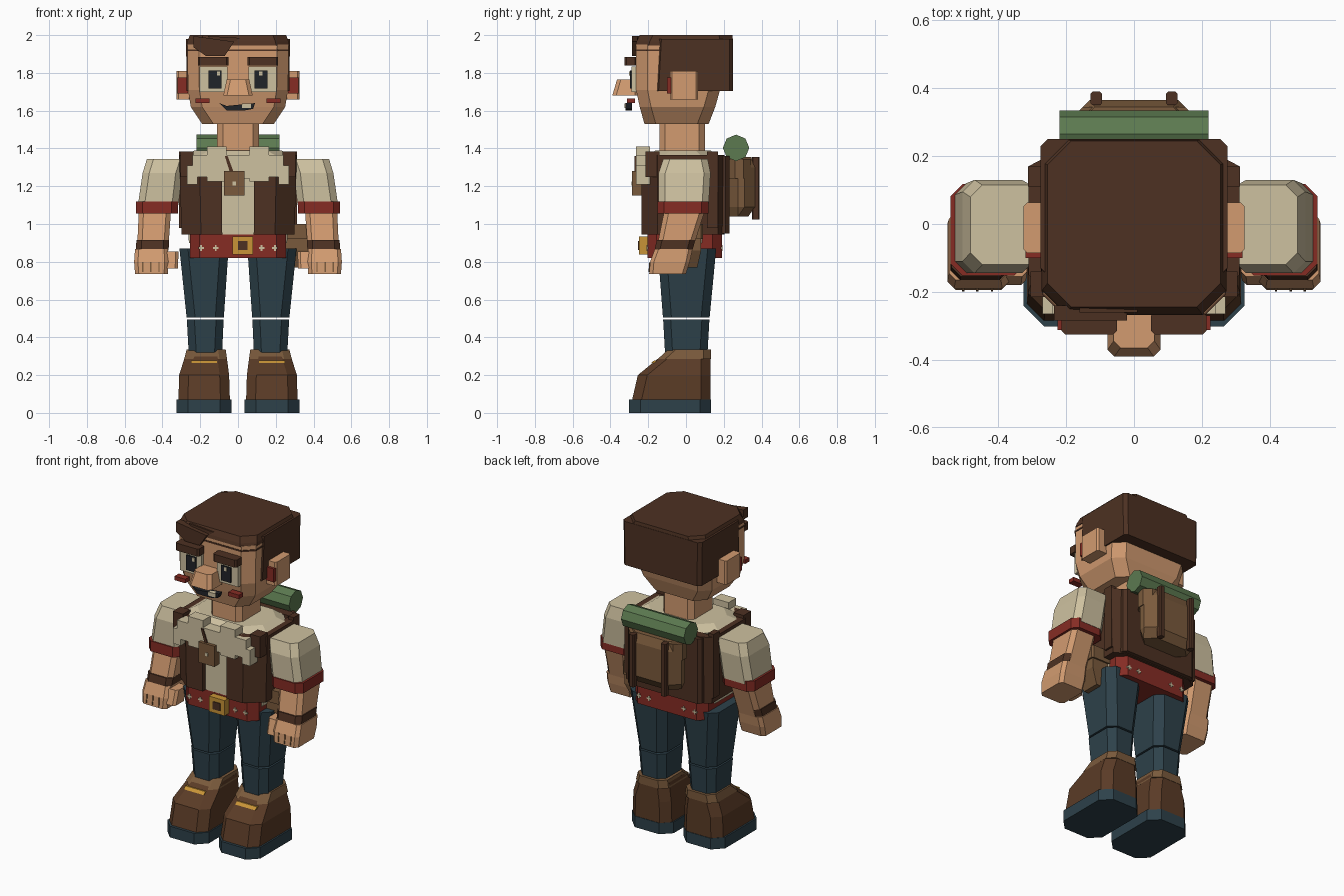
import bpy, bmesh, math


def srgb(r, g, b):
    return [((c / 255 + 0.055) / 1.055) ** 2.4 for c in (r, g, b)] + [1]


def paint(name, r, g, b):
    m = bpy.data.materials.new(name)
    m.diffuse_color = srgb(r, g, b)
    return m


SKIN = paint("skin", 210, 155, 112)
CREAM = paint("cream_cloth", 206, 193, 160)
DARK = paint("dark_brown", 77, 49, 34)
BOOT = paint("boot_leather", 90, 59, 38)
TAN = paint("tan_leather", 122, 90, 60)
RED = paint("red_cloth", 134, 44, 36)
BLUE = paint("blue_denim", 45, 65, 74)
GREEN = paint("green_cloth", 92, 122, 80)
GOLD = paint("gold", 200, 148, 55)
BLACK = paint("black", 32, 35, 40)


def skin_rings(name, rings, mat):
    """Bridge equal-length rings of points and cap both ends."""
    bm = bmesh.new()
    vs = [[bm.verts.new(p) for p in ring] for ring in rings]
    n = len(rings[0])
    for a, b in zip(vs, vs[1:]):
        for i in range(n):
            j = (i + 1) % n
            bm.faces.new((a[i], a[j], b[j], b[i]))
    bm.faces.new(vs[0][::-1])
    bm.faces.new(vs[-1])
    bmesh.ops.recalc_face_normals(bm, faces=bm.faces)
    me = bpy.data.meshes.new(name)
    bm.to_mesh(me)
    bm.free()
    me.materials.append(mat)
    ob = bpy.data.objects.new(name, me)
    bpy.context.collection.objects.link(ob)
    return ob


def loft(name, sections, mat, c=0.0, s=1):
    """Sections are (z, x0, x1, y0, y1); c chamfers the vertical corners; s flips x."""
    rings = []
    for z, x0, x1, y0, y1 in sections:
        if c:
            pts = [(x0 + c, y0), (x1 - c, y0), (x1, y0 + c), (x1, y1 - c),
                   (x1 - c, y1), (x0 + c, y1), (x0, y1 - c), (x0, y0 + c)]
        else:
            pts = [(x0, y0), (x1, y0), (x1, y1), (x0, y1)]
        rings.append([(s * x, y, z) for x, y in pts])
    return skin_rings(name, rings, mat)


def box(name, x0, x1, y0, y1, z0, z1, mat, c=0.0, s=1):
    return loft(name, [(z0, x0, x1, y0, y1), (z1, x0, x1, y0, y1)], mat, c, s)


def plate(name, pts, y0, y1, mat):
    """Front-facing outline in x, z extruded along y."""
    return skin_rings(name, [[(x, y, z) for x, z in pts] for y in (y0, y1)], mat)


# Head, neck and hair
loft("head", [(1.53, -.19, .19, -.22, .12), (1.62, -.25, .25, -.245, .155),
              (1.71, -.265, .265, -.264, .18), (1.95, -.268, .268, -.264, .18)], SKIN, .06)
box("neck", -.11, .11, -.14, .10, 1.36, 1.55, SKIN, .03)
loft("hair_back", [(1.705, -.272, .272, -.165, .25), (1.98, -.275, .275, -.15, .25)], DARK, .02)
loft("hair_cap", [(1.945, -.272, .272, -.268, .25), (1.965, -.268, .268, -.262, .25),
                  (2.0, -.255, .255, -.245, .245)], DARK, .07)
box("hairline", -.271, .271, -.267, .15, 1.915, 1.925, DARK, .06)
plate("hair_tuft", [(-.235, 1.995), (-.02, 1.965), (-.07, 1.89), (-.17, 1.89), (-.235, 1.935)],
      -.285, -.24, DARK)
plate("hair_lock", [(-.16, 1.995), (.01, 1.985), (-.02, 1.96), (-.13, 1.95)], -.26, -.22, DARK)

# Face
loft("nose", [(1.68, -.078, .078, -.39, -.25), (1.765, -.06, .06, -.365, -.25)], SKIN, .02)
plate("mouth", [(-.10, 1.64), (-.06, 1.625), (.09, 1.64), (.08, 1.61), (.03, 1.60), (-.06, 1.60)],
      -.32, -.285, BLACK)
box("teeth", .02, .07, -.326, -.30, 1.613, 1.637, CREAM)
for s in (1, -1):
    box("ear", .25, .325, -.085, .063, 1.66, 1.81, SKIN, .01, s)
    box("inner_ear", .265, .32, -.10, -.08, 1.69, 1.775, RED, 0, s)
    box("eyebrow", .05, .213, -.325, -.26, 1.838, 1.885, DARK, .01, s)
    box("eye", .055, .203, -.288, -.25, 1.70, 1.835, CREAM, 0, s)
    box("pupil", .088, .155, -.296, -.28, 1.717, 1.812, BLACK, 0, s)
    box("cheek", .15, .225, -.312, -.27, 1.64, 1.665, RED, 0, s)
for x in (-.112, .112):
    box("eye_glint", x, x + .018, -.301, -.29, 1.785, 1.808, CREAM)

# Shirt and open vest
loft("shirt", [(.90, -.26, .26, -.205, .16), (1.36, -.285, .285, -.20, .16),
               (1.39, -.23, .23, -.16, .13)], CREAM, .08)
half = [(.085, -.235), (.20, -.235), (.305, -.15), (.305, .17), (.24, .205)]
inner = [(.25, .15), (.25, -.12), (.18, -.19), (.085, -.19)]
outline = half + [(-x, y) for x, y in half[::-1]] \
    + [(-x, y) for x, y in inner[::-1]] + inner
skin_rings("vest", [[(x * k, y, z) for x, y in outline] for z, k in ((.945, .98), (1.365, 1.02))],
           DARK)
box("vest_back_panel", -.26, .26, .15, .23, .95, 1.36, DARK, .02)
for s in (1, -1):
    box("vest_edge", .275, .312, .11, .17, .98, 1.385, DARK, 0, s)
    box("shoulder_strap", .235, .305, -.215, -.14, 1.25, 1.385, DARK, 0, s)
    # Stepped scarf blocks
    for x0, x1, z0, z1 in ((.215, .27, 1.21, 1.31), (.155, .24, 1.25, 1.365),
                           (.06, .165, 1.225, 1.41), (-.01, .075, 1.24, 1.365)):
        box("scarf", x0, x1, -.265, -.19, z0, z1, CREAM, 0, s)

# Pendant on its cord
box("pendant", -.075, .035, -.285, -.235, 1.15, 1.28, TAN)
plate("pendant_cord", [(-.07, 1.36), (-.055, 1.36), (-.025, 1.28), (-.045, 1.28)],
      -.272, -.262, DARK)
box("pendant_mark", -.03, -.01, -.289, -.28, 1.205, 1.225, CREAM)

# Belt, buckle, studs and pouch
box("belt", -.255, .255, -.205, .19, .82, .945, RED, .05)
box("buckle", -.03, .08, -.248, -.19, .838, .935, GOLD)
box("buckle_centre", 0, .05, -.253, -.24, .862, .91, DARK)
for x in (-.195, -.118, .125, .195):
    for y in (-.2045, .1895):
        box("belt_stud", x - .015, x + .015, y - .004, y + .004, .868, .878, CREAM)
        box("belt_stud", x - .005, x + .005, y - .004, y + .004, .858, .888, CREAM)
loft("pouch", [(.77, .27, .33, -.05, .06), (.86, .235, .375, -.08, .08),
               (.93, .235, .375, -.08, .08)], TAN)
box("pouch_flap", .225, .385, -.09, .09, .92, 1.0, TAN, .01)

for s in (1, -1):
    # Arms
    loft("sleeve", [(1.10, .315, .53, -.145, .12), (1.27, .295, .505, -.145, .13),
                    (1.345, .27, .482, -.12, .115)], CREAM, .035, s)
    box("sleeve_cuff", .318, .54, -.152, .118, 1.055, 1.12, RED, .035, s)
    loft("forearm", [(.85, .37, .535, -.16, .03), (1.07, .355, .525, -.115, .10)],
         SKIN, .025, s)
    loft("wristband", [(.867, .367, .54, -.165, .035), (.915, .365, .538, -.155, .048)],
         DARK, .028, s)
    loft("hand", [(.735, .372, .545, -.195, 0), (.80, .368, .55, -.19, .02),
                  (.867, .372, .545, -.165, .035)], SKIN, .02, s)
    loft("thumb", [(.765, .318, .39, -.18, -.07), (.855, .315, .39, -.155, -.06)], SKIN, .015, s)
    for x in (.415, .458, .50):
        loft("finger_gap", [(.745, x, x + .007, -.199, -.185), (.80, x, x + .007, -.194, -.18)],
             TAN, 0, s)

    # Trouser legs, split at the knee
    loft("thigh", [(.505, .075, .272, -.122, .125), (.87, .05, .31, -.15, .16)], BLUE, .045, s)
    loft("shin", [(.30, .085, .26, -.11, .113), (.495, .076, .271, -.121, .124)], BLUE, .04, s)

    # Boots
    box("boot_sole", .035, .325, -.302, .133, 0, .07, BLUE, .06, s)
    loft("boot", [(.07, .043, .315, -.285, .13), (.20, .047, .312, -.255, .13),
                  (.315, .062, .275, -.115, .13)], BOOT, .05, s)
    loft("boot_cuff", [(.285, .058, .285, -.15, .132), (.335, .065, .272, -.095, .132)],
         TAN, .04, s)
    loft("boot_stripe", [(.263, .11, .25, -.186, -.17), (.278, .11, .25, -.168, -.152)],
         GOLD, 0, s)

# Backpack with straps and bedroll
loft("backpack", [(1.04, -.16, .16, .22, .33), (1.09, -.185, .185, .22, .365),
                  (1.30, -.185, .185, .22, .365), (1.355, -.17, .17, .22, .345)], TAN, .055)
box("backpack_flap", -.19, .19, .22, .345, 1.24, 1.345, TAN, .04)
for s in (1, -1):
    box("backpack_strap", .094, .128, .35, .39, 1.025, 1.355, DARK, .006, s)
roll = [(.265 + .07 * math.cos(i * math.pi / 4), 1.403 + .07 * math.sin(i * math.pi / 4))
        for i in range(8)]
skin_rings("bedroll", [[(x, y, z) for y, z in roll] for x in (-.22, .22)], GREEN)
